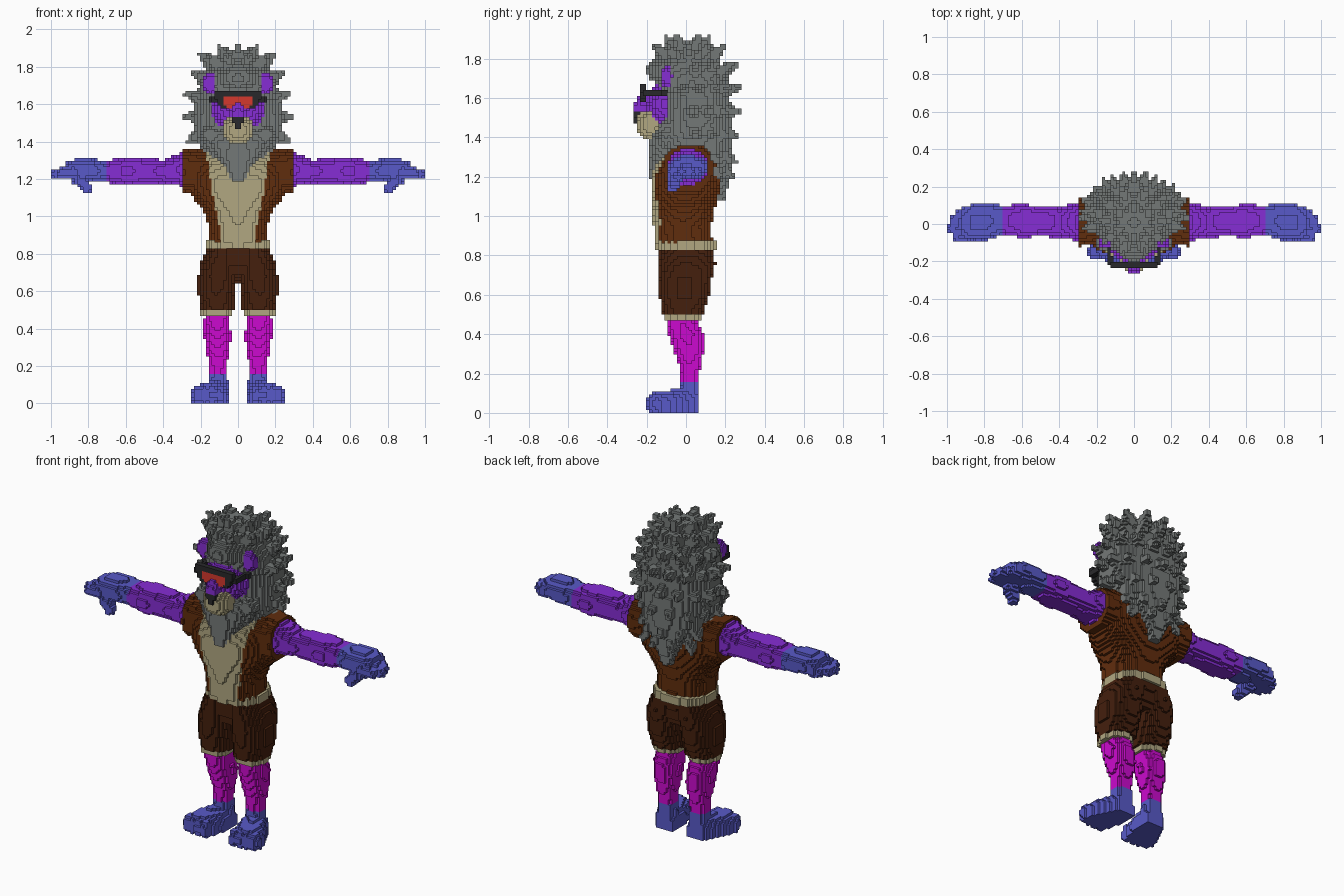
import bpy
import math
import random
from mathutils import Vector

random.seed(4)
V = 2 / 128                       # block size
cells = {}                        # block index -> (part name, colour name)

COLOURS = {
    "mane_grey": (.175, .19, .185), "fur_purple": (.24, .026, .66),
    "paw_blue": (.098, .102, .58), "shin_magenta": (.60, .003, .62),
    "vest_brown": (.118, .026, .004), "shorts_brown": (.058, .014, .004),
    "cream": (.44, .39, .22), "lens_red": (.66, .04, .027),
    "black": (.022, .022, .024),
}

old = bpy.data.objects.get("Cube")
if old:
    bpy.data.objects.remove(old, do_unlink=True)


def put(i, j, k, name, colour, mirror):
    if k < 0:
        return
    if mirror:
        cells[(i, j, k)] = ("left_" + name, colour)
        cells[(-1 - i, j, k)] = ("right_" + name, colour)
    else:
        cells[(i, j, k)] = (name, colour)


def span(a, b):
    """Indices of blocks whose centres lie between a and b."""
    return range(math.ceil(a / V - .5), math.floor(b / V - .5) + 1)


def interp(keys, t):
    """Linear blend of the keyed values at t."""
    for a, b in zip(keys, keys[1:]):
        if t <= b[0]:
            f = max(0, (t - a[0]) / (b[0] - a[0]))
            return [p + (q - p) * f for p, q in zip(a[1:], b[1:])]
    return keys[-1][1:]


def loft(name, colour, axis, keys, mirror=False, power=2.3, keep=None):
    """Rounded sections (position, centre u, centre v, radius u, radius v)."""
    for s in span(keys[0][0], keys[-1][0]):
        cu, cv, ru, rv = interp(keys, (s + .5) * V)
        for a in span(cu - ru, cu + ru):
            for b in span(cv - rv, cv + rv):
                u, v = (a + .5) * V, (b + .5) * V
                if abs((u - cu) / ru) ** power + abs((v - cv) / rv) ** power > 1:
                    continue
                c = [a, b]
                c.insert(axis, s)
                if keep is None or keep(*[(n + .5) * V for n in c]):
                    put(*c, name, colour, mirror)


def blob(name, colour, centre, radii, mirror=False):
    ranges = [span(c - r, c + r) for c, r in zip(centre, radii)]
    for i in ranges[0]:
        for j in ranges[1]:
            for k in ranges[2]:
                d = sum((((n + .5) * V - c) / r) ** 2
                        for n, c, r in zip((i, j, k), centre, radii))
                if d <= 1:
                    put(i, j, k, name, colour, mirror)


def cone(name, colour, start, end, r0, r1, mirror=False):
    """Tapered round-ended rod, for tufts and fingers."""
    p, q = Vector(start), Vector(end)
    d, r = q - p, max(r0, r1)
    lo = [min(a, b) - r for a, b in zip(p, q)]
    hi = [max(a, b) + r for a, b in zip(p, q)]
    for i in span(lo[0], hi[0]):
        for j in span(lo[1], hi[1]):
            for k in span(lo[2], hi[2]):
                c = Vector((i + .5, j + .5, k + .5)) * V
                t = min(1, max(0, (c - p).dot(d) / d.length_squared))
                if (c - p - d * t).length <= r0 + (r1 - r0) * t:
                    put(i, j, k, name, colour, mirror)


# Legs and feet
loft("shin", "shin_magenta", 2, [
    (.14, .108, .02, .05, .042), (.22, .108, .02, .052, .05),
    (.33, .108, .015, .07, .08), (.4, .112, 0, .073, .088),
    (.48, .112, -.025, .065, .078)], True)
loft("foot", "paw_blue", 1, [
    (-.175, .16, .03, .08, .07), (-.13, .155, .03, .09, .08),
    (-.05, .13, .03, .085, .09), (.02, .112, .03, .062, .1),
    (.07, .105, .03, .05, .09)], True, 2.6)
loft("foot", "paw_blue", 2, [
    (.06, .108, .015, .056, .052), (.155, .108, .02, .052, .046)], True)
for n in range(4):
    blob("foot", "paw_blue", (.1 + .04 * n, -.17 + .006 * n, .045),
         (.026, .036, .052), True)

# Shorts, cuffs and waistband
loft("shorts_leg", "shorts_brown", 2, [
    (.5, .11, -.018, .09, .102), (.6, .114, -.007, .101, .128),
    (.68, .108, -.005, .106, .135), (.75, .1, .006, .1, .143),
    (.83, .08, .005, .086, .14)], True)
loft("shorts_seat", "shorts_brown", 2, [
    (.68, 0, 0, .15, .11), (.83, 0, .005, .165, .138)])
loft("cuff", "cream", 2, [
    (.475, .113, -.022, .084, .094), (.505, .113, -.022, .084, .094)], True)
loft("waistband", "cream", 2, [
    (.828, 0, .003, .17, .153), (.868, 0, .003, .168, .153)])

# Vest with an open front
TORSO = [
    (.86, 0, -.012, .155, .147), (.95, 0, -.017, .155, .147),
    (1.02, 0, -.012, .18, .155), (1.12, 0, -.005, .255, .172),
    (1.2, 0, 0, .28, .178), (1.27, 0, .01, .288, .158),
    (1.32, 0, .02, .288, .125), (1.36, 0, .03, .28, .085)]
OPENING = [(.86, .1), (.95, .1), (1.1, .13), (1.25, .155), (1.36, .18)]
loft("vest", "vest_brown", 2, TORSO)
loft("vest_armhole", "vest_brown", 0, [
    (.16, .01, 1.24, .12, .11), (.295, .01, 1.24, .128, .12)], True)
loft("chest", "cream", 2, TORSO,
     keep=lambda x, y, z: y < -.03 and abs(x) < interp(OPENING, z)[0])

# Arms and hands
loft("arm", "fur_purple", 0, [
    (.2, .01, 1.235, .1, .11), (.3, .01, 1.252, .1, .09),
    (.4, .01, 1.24, .085, .062), (.5, .015, 1.243, .08, .076),
    (.6, .015, 1.243, .09, .076), (.72, .02, 1.24, .077, .056)], True)
loft("hand", "paw_blue", 0, [
    (.71, .02, 1.242, .08, .057), (.78, .015, 1.25, .098, .058),
    (.87, .01, 1.255, .095, .052), (.92, .005, 1.245, .085, .045)], True)
for y, tip in ((-.062, .945), (-.02, .975), (.022, .965), (.06, .93)):
    cone("hand", "paw_blue", (.88, y, 1.24), (tip, y - .005, 1.228),
         .032, .025, True)
cone("hand", "paw_blue", (.85, -.045, 1.205), (.81, -.068, 1.153),
     .042, .03, True)

# Mane: core, beard and nape, then rows of tufts
MANE = [
    (1.25, 0, .04, .16, .16), (1.3, 0, .04, .18, .17), (1.4, 0, .035, .215, .18),
    (1.5, 0, .055, .24, .17), (1.6, 0, .055, .235, .17), (1.7, 0, .025, .205, .185),
    (1.78, 0, .015, .17, .155), (1.84, 0, .01, .11, .1), (1.87, 0, .01, .06, .06)]
loft("mane", "mane_grey", 2, MANE)
loft("mane", "mane_grey", 2, [
    (1.18, 0, -.145, .025, .045), (1.3, 0, -.11, .1, .08),
    (1.4, 0, -.07, .18, .11), (1.46, 0, -.06, .2, .08)])
loft("mane", "mane_grey", 2, [
    (1.08, 0, .165, .025, .035), (1.2, 0, .15, .09, .075),
    (1.35, 0, .1, .19, .13), (1.5, 0, .08, .22, .15)])
ROWS = [  # height, tufts, outward, upward
    (1.84, 6, .01, .07), (1.79, 10, .04, .075), (1.71, 13, .05, .06),
    (1.63, 15, .055, .025), (1.54, 15, .05, -.01), (1.45, 14, .045, -.05),
    (1.36, 13, .045, -.09), (1.29, 11, .045, -.1)]
for row, (z, count, out, up) in enumerate(ROWS):
    cx, cy, rx, ry = interp(MANE, z)
    for n in range(count):
        a = math.pi / 2 + math.tau * (n + row % 2 / 2) / count
        if math.sin(a) < -.35 and z < 1.75:
            continue
        w = Vector((math.cos(a), math.sin(a), 0))
        rim = Vector((w.x * rx, cy + w.y * ry, z))
        tip = rim + w * out * random.uniform(.8, 1.15) + Vector((0, 0, up))
        cone("mane", "mane_grey", rim - w * .05, tip, .058, .012)
for side in (-1, 1):
    for x, z in ((.05, 1.25), (.1, 1.31), (.15, 1.36)):
        cone("mane", "mane_grey", (side * x, -.1, z + .07),
             (side * x, -.17 + x * .4, z), .05, .012)

# Face, brow hair, ears and muzzle
blob("face", "fur_purple", (0, -.09, 1.57), (.138, .115, .12))
blob("brow_hair", "mane_grey", (0, -.07, 1.74), (.12, .13, .085))
blob("ear", "fur_purple", (.152, -.1, 1.71), (.04, .032, .055), True)
blob("muzzle", "cream", (0, -.185, 1.465), (.086, .068, .08))
blob("muzzle", "cream", (0, -.2, 1.505), (.06, .058, .04))
cone("snout", "fur_purple", (0, -.2, 1.59), (0, -.238, 1.548), .05, .034)
loft("nose", "black", 2, [
    (1.47, 0, -.235, .012, .03), (1.535, 0, -.245, .042, .03)])

# Goggles
loft("goggles", "black", 2, [
    (1.572, 0, -.219, .085, .014), (1.605, 0, -.219, .112, .014),
    (1.668, 0, -.219, .125, .014)], power=14)
loft("goggles_strap", "black", 1, [
    (-.22, .122, 1.625, .012, .016), (-.09, .142, 1.625, .012, .016)], True, 14)
loft("lens", "lens_red", 2, [
    (1.578, 0, -.2266, .055, .008), (1.6, 0, -.2266, .078, .008),
    (1.638, 0, -.2266, .078, .008)], power=14)

# Turn the blocks into one mesh per part, skipping hidden faces
mats = {}
for name, rgb in COLOURS.items():
    m = bpy.data.materials.new(name)
    m.use_nodes = True
    m.diffuse_color = (*rgb, 1)
    bsdf = next(n for n in m.node_tree.nodes if n.type == "BSDF_PRINCIPLED")
    bsdf.inputs["Base Color"].default_value = (*rgb, 1)
    bsdf.inputs["Roughness"].default_value = .8
    mats[name] = m

parts = {}
for c, (name, colour) in cells.items():
    verts, faces = parts.setdefault((name, colour), ({}, []))
    for axis in range(3):
        for step in (0, 1):
            near = list(c)
            near[axis] += 2 * step - 1
            if tuple(near) in cells:
                continue
            quad = []
            for du, dv in ((0, 0), (1, 0), (1, 1), (0, 1)):
                p = list(c)
                p[axis] += step
                p[(axis + 1) % 3] += du
                p[(axis + 2) % 3] += dv
                quad.append(verts.setdefault(tuple(p), len(verts)))
            faces.append(quad if step else quad[::-1])

for (name, colour), (verts, faces) in parts.items():
    if not faces:
        continue
    mesh = bpy.data.meshes.new(name)
    mesh.from_pydata([[n * V for n in p] for p in verts], [], faces)
    mesh.materials.append(mats[colour])
    bpy.context.collection.objects.link(bpy.data.objects.new(name, mesh))
